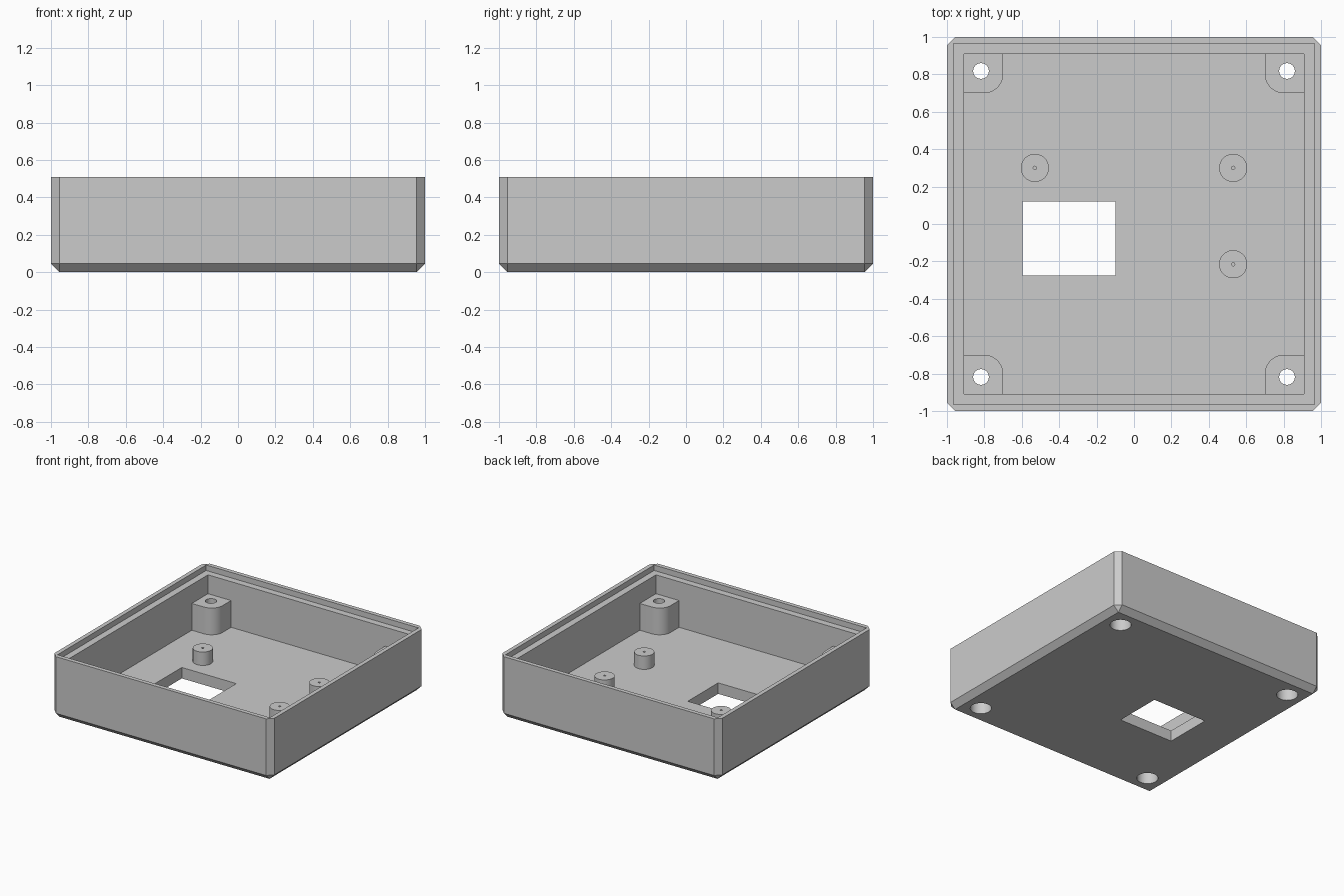
import bpy
import bmesh
import math

if "Cube" in bpy.data.objects:
    bpy.data.objects.remove(bpy.data.objects["Cube"], do_unlink=True)

HEIGHT, FLOOR, CHAMFER = 0.51, 0.09, 0.045
INNER, LIP, LIP_DEPTH = 0.91, 0.965, 0.045
POST_IN, POST_TOP, POST_ROUND = 0.7, 0.31, 0.1
SCREW, PEG_TOP = 0.818, 0.2

grey = bpy.data.materials.new("plain grey")
grey.use_nodes = True
COLOUR = (0.6, 0.6, 0.6, 1)
grey.diffuse_color = COLOUR
grey.node_tree.nodes["Principled BSDF"].inputs["Base Color"].default_value = COLOUR


def finish(name, bm):
    mesh = bpy.data.meshes.new(name)
    bm.to_mesh(mesh)
    bm.free()
    obj = bpy.data.objects.new(name, mesh)
    mesh.materials.append(grey)
    bpy.context.collection.objects.link(obj)
    return obj


def box_mesh(x0, x1, y0, y1, z0, z1):
    bm = bmesh.new()
    bmesh.ops.create_cube(bm, size=1)
    bmesh.ops.scale(bm, vec=(x1 - x0, y1 - y0, z1 - z0), verts=bm.verts)
    bmesh.ops.translate(bm, vec=((x0 + x1) / 2, (y0 + y1) / 2, (z0 + z1) / 2), verts=bm.verts)
    return bm


def cylinder(name, x, y, radius, z0, z1):
    bm = bmesh.new()
    bmesh.ops.create_cone(bm, cap_ends=True, segments=48, radius1=radius,
                          radius2=radius, depth=z1 - z0)
    bmesh.ops.translate(bm, vec=(x, y, (z0 + z1) / 2), verts=bm.verts)
    return finish(name, bm)


def activate(obj):
    bpy.ops.object.select_all(action="DESELECT")
    obj.select_set(True)
    bpy.context.view_layer.objects.active = obj


def cut(obj, *cutters):
    activate(obj)
    for cutter in cutters:
        mod = obj.modifiers.new("cut", "BOOLEAN")
        mod.operation = "DIFFERENCE"
        mod.solver = "EXACT"
        mod.object = cutter
        bpy.ops.object.modifier_apply(modifier=mod.name)


def discard(*cutters):
    for cutter in cutters:
        bpy.data.objects.remove(cutter, do_unlink=True)


def smooth(obj):
    activate(obj)
    bpy.ops.object.shade_smooth_by_angle(angle=math.radians(30))


# Tray: block chamfered on its upright and bottom edges
bm = box_mesh(-1, 1, -1, 1, 0, HEIGHT)
edges = [e for e in bm.edges if min(v.co.z for v in e.verts) < 0.01]
bmesh.ops.bevel(bm, geom=edges, offset=CHAMFER, segments=1, affect="EDGES")
tray = finish("tray", bm)

# Cavity, lid rebate and floor window
cavity = finish("cavity_cutter", box_mesh(-INNER, INNER, -INNER, INNER, FLOOR, 1))
rebate = finish("rebate_cutter", box_mesh(-LIP, LIP, -LIP, LIP, HEIGHT - LIP_DEPTH, 1))
window = finish("window_cutter", box_mesh(-0.595, -0.1, -0.275, 0.12, -1, 0.3))
cut(tray, cavity, rebate, window)
discard(cavity, rebate, window)

# Corner screw posts with a wide bore below and a narrow bore above
for side_y, depth_name in ((-1, "front"), (1, "back")):
    for side_x, side_name in ((-1, "right"), (1, "left")):
        xs = sorted((side_x * POST_IN, side_x * INNER))
        ys = sorted((side_y * POST_IN, side_y * INNER))
        bm = box_mesh(*xs, *ys, FLOOR, POST_TOP)
        inner_edge = [e for e in bm.edges
                      if all(max(abs(v.co.x), abs(v.co.y)) < POST_IN + 0.01 for v in e.verts)]
        bmesh.ops.bevel(bm, geom=inner_edge, offset=POST_ROUND, segments=12,
                        profile=0.5, affect="EDGES")
        post = finish(f"{depth_name}_{side_name}_screw_post", bm)
        x, y = side_x * SCREW, side_y * SCREW
        head = cylinder("head_cutter", x, y, 0.08, -0.1, 0.22)
        shank = cylinder("shank_cutter", x, y, 0.042, 0.15, 0.5)
        cut(post, head, shank)
        cut(tray, head)
        discard(head, shank)
        smooth(post)
smooth(tray)

# Round board pegs with a tiny pilot hole
for name, x, y in (("back_right_peg", -0.53, 0.3), ("back_left_peg", 0.53, 0.3),
                   ("front_left_peg", 0.53, -0.215)):
    peg = cylinder(name, x, y, 0.075, FLOOR, PEG_TOP)
    pilot = cylinder("pilot_cutter", x, y, 0.009, FLOOR + 0.02, 0.5)
    cut(peg, pilot)
    discard(pilot)
    smooth(peg)
